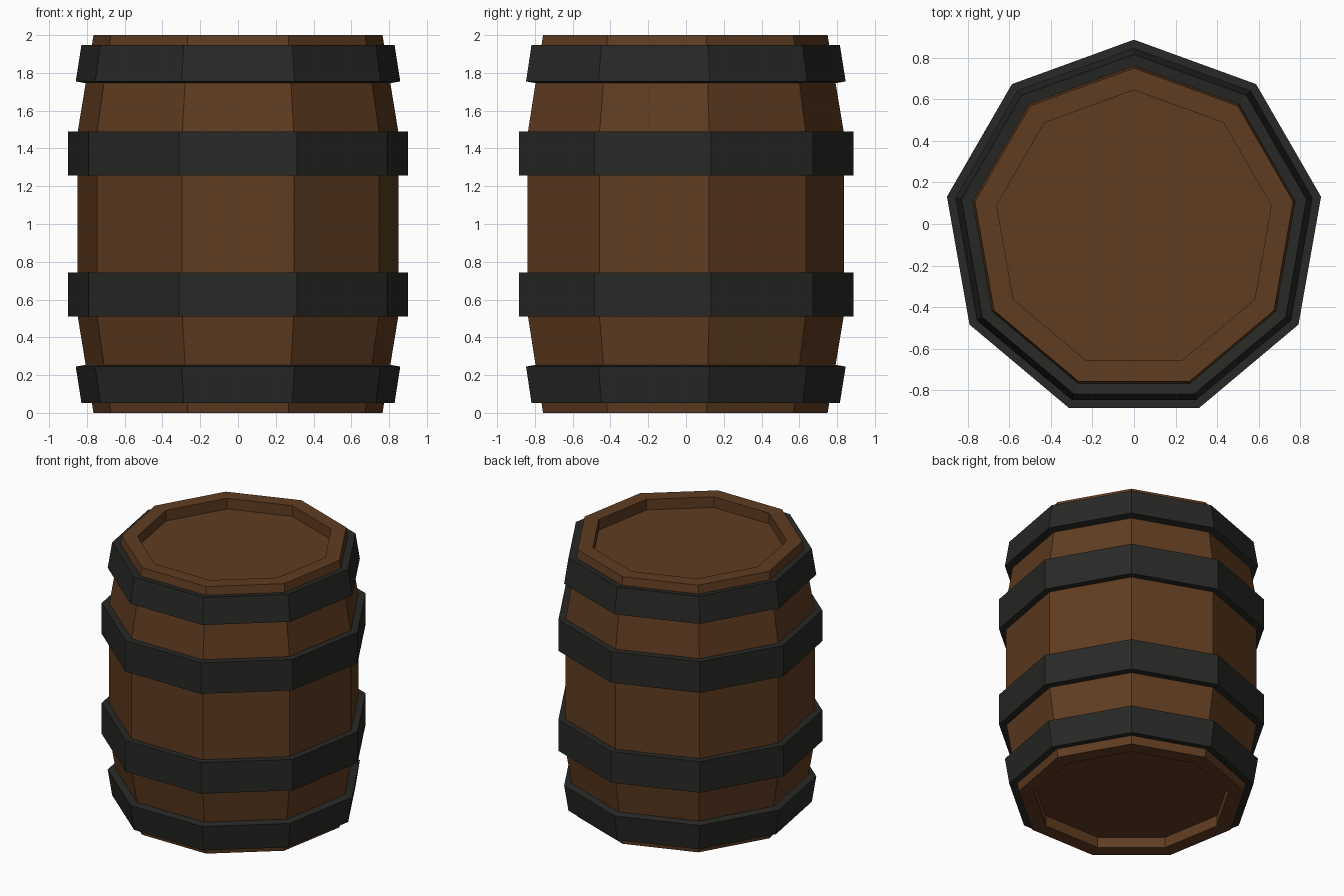
import bpy, bmesh, math

if "Cube" in bpy.data.objects:
    bpy.data.objects.remove(bpy.data.objects["Cube"])

SIDES = 9
CY = -0.027                             # puts the nine-sided outline's bounds on y = 0
K = 1 / math.cos(math.radians(10))      # half width in x -> corner radius


def material(name, color):
    m = bpy.data.materials.new(name)
    m.diffuse_color = (*color, 1)
    m.use_nodes = True
    m.node_tree.nodes["Principled BSDF"].inputs["Base Color"].default_value = m.diffuse_color
    return m


def lathe(name, profile, mat, closed):
    """Spin (half width, z) points into a nine-sided solid; open profiles get end caps."""
    bm = bmesh.new()
    rings = []
    for w, z in profile:
        ring = []
        for i in range(SIDES):
            a = math.pi / 2 + 2 * math.pi * i / SIDES
            ring.append(bm.verts.new((w * K * math.cos(a), w * K * math.sin(a) + CY, z)))
        rings.append(ring)
    pairs = list(zip(rings, rings[1:]))
    if closed:
        pairs.append((rings[-1], rings[0]))
    else:
        bm.faces.new(rings[0])
        bm.faces.new(rings[-1])
    for lo, hi in pairs:
        for i in range(SIDES):
            j = (i + 1) % SIDES
            bm.faces.new((lo[i], lo[j], hi[j], hi[i]))
    bmesh.ops.recalc_face_normals(bm, faces=bm.faces)
    mesh = bpy.data.meshes.new(name)
    bm.to_mesh(mesh)
    bm.free()
    mesh.materials.append(mat)
    ob = bpy.data.objects.new(name, mesh)
    bpy.context.collection.objects.link(ob)
    return ob


def flip(profile):
    return [(w, 2 - z) for w, z in profile]


wood = material("wood", (0.115, 0.045, 0.015))
iron = material("iron", (0.021, 0.022, 0.019))

# Wooden body with recessed ends
upper = [(0.85, 1.48), (0.765, 2.0), (0.66, 2.0), (0.66, 1.92)]
lathe("barrel_body", flip(upper)[::-1] + upper, wood, False)

# Iron hoops: tilted end pair and straight middle pair
end_hoop = [(0.798, 1.744), (0.859, 1.755), (0.829, 1.947), (0.765, 1.938)]
mid_hoop = [(0.84, 1.258), (0.899, 1.258), (0.899, 1.49), (0.84, 1.49)]
for label, prof in (("end_hoop", end_hoop), ("middle_hoop", mid_hoop)):
    lathe("upper_" + label, prof, iron, True)
    lathe("lower_" + label, flip(prof), iron, True)
